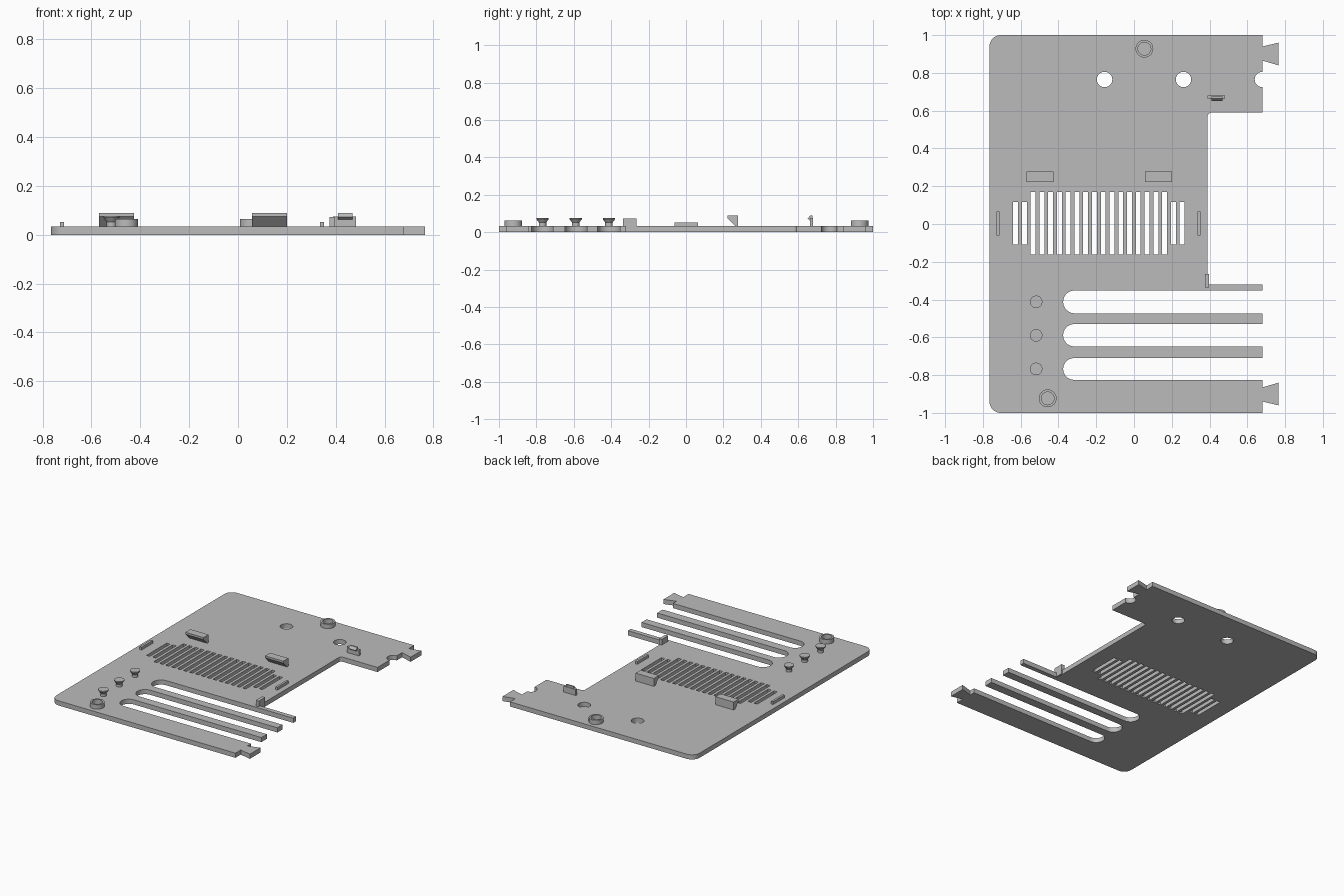
import bpy, bmesh
from math import radians, cos, sin, tau
from mathutils import Matrix

if "Cube" in bpy.data.objects:
    bpy.data.objects.remove(bpy.data.objects["Cube"])

T = 0.033          # plate thickness
RIGHT = 0.68       # right edge of the plate
BASE = T - 0.003   # parts are sunk slightly into the plate

grey = bpy.data.materials.new("plain_grey")
grey.use_nodes = True
grey.diffuse_color = (0.5, 0.5, 0.5, 1)
grey.node_tree.nodes["Principled BSDF"].inputs["Base Color"].default_value = (0.5, 0.5, 0.5, 1)


def finish(name, bm):
    """Clean a bmesh and add it to the scene as a named object."""
    bmesh.ops.remove_doubles(bm, verts=bm.verts, dist=1e-5)
    bmesh.ops.recalc_face_normals(bm, faces=bm.faces)
    mesh = bpy.data.meshes.new(name)
    bm.to_mesh(mesh)
    bm.free()
    mesh.materials.append(grey)
    obj = bpy.data.objects.new(name, mesh)
    bpy.context.collection.objects.link(obj)
    bpy.ops.object.select_all(action='DESELECT')
    obj.select_set(True)
    bpy.context.view_layer.objects.active = obj
    bpy.ops.object.shade_smooth_by_angle(angle=radians(30))
    return obj


def arc(cx, cy, r, start, end, n=12):
    angles = [radians(start + (end - start) * i / n) for i in range(n + 1)]
    return [(cx + r * cos(a), cy + r * sin(a)) for a in angles]


def rect(x0, x1, y0, y1):
    return [(x0, y0), (x1, y0), (x1, y1), (x0, y1)]


def box(name, x0, x1, y0, y1, top, bottom=BASE):
    bm = bmesh.new()
    bmesh.ops.create_cube(bm, size=1)
    bm.transform(Matrix.Translation(((x0 + x1) / 2, (y0 + y1) / 2, (top + bottom) / 2))
                 @ Matrix.Diagonal((x1 - x0, y1 - y0, top - bottom, 1)))
    return finish(name, bm)


def prism(name, profile, x0, x1):
    """Sweep a (y, z) profile along x."""
    bm = bmesh.new()
    face = bm.faces.new([bm.verts.new((x0, y, z)) for y, z in profile])
    moved = bmesh.ops.extrude_face_region(bm, geom=[face], use_keep_orig=True)["geom"]
    bmesh.ops.translate(bm, vec=(x1 - x0, 0, 0),
                        verts=[v for v in moved if isinstance(v, bmesh.types.BMVert)])
    return finish(name, bm)


def lathe(name, profile, x, y):
    """Revolve an (r, z) profile around a vertical axis."""
    bm = bmesh.new()
    verts = [bm.verts.new((r, 0, z)) for r, z in profile]
    edges = [bm.edges.new(pair) for pair in zip(verts, verts[1:])]
    bmesh.ops.spin(bm, geom=verts + edges, cent=(0, 0, 0), axis=(0, 0, 1),
                   angle=tau, steps=32, use_duplicate=False)
    bm.transform(Matrix.Translation((x, y, 0)))
    return finish(name, bm)


# Plate outline: rounded left corners, flared tabs, long open slots, cut-out, notch
tab = [(RIGHT, -1), (RIGHT, -0.94), (0.765, -0.96), (0.765, -0.84), (RIGHT, -0.865)]
outline = arc(-0.705, -0.94, 0.06, 180, 270) + tab
for low, high in ((-0.825, -0.71), (-0.648, -0.53), (-0.473, -0.352)):
    r = (high - low) / 2
    outline += [(RIGHT, low)] + arc(r - 0.375, low + r, r, 270, 90, 20) + [(RIGHT, high)]
outline += [(RIGHT, -0.32), (0.39, -0.32)] + arc(0.41, 0.57, 0.02, 180, 90, 6)
outline += [(RIGHT, 0.59)] + arc(RIGHT, 0.765, 0.041, 270, 90, 16)
outline += [(x, -y) for x, y in reversed(tab)]
outline += arc(-0.705, 0.94, 0.06, 90, 180)

# Round holes and vent grille
loops = [outline] + [arc(x, 0.765, 0.041, 0, 360, 32)[:-1] for x in (-0.156, 0.262)]
for i in range(20):
    x = -0.627 + i * 0.0464
    half = 0.166 if 2 <= i < 18 else 0.113
    loops.append(rect(x - 0.013, x + 0.013, 0.004 - half, 0.004 + half))

# Filled curve turned into the plate mesh
curve = bpy.data.curves.new("plate_outline", 'CURVE')
curve.dimensions = '2D'
curve.fill_mode = 'BOTH'
curve.extrude = T / 2
for loop in loops:
    spline = curve.splines.new('POLY')
    spline.points.add(len(loop) - 1)
    for point, (x, y) in zip(spline.points, loop):
        point.co = (x, y, 0, 1)
    spline.use_cyclic_u = True
helper = bpy.data.objects.new("plate_outline", curve)
bpy.context.collection.objects.link(helper)
bpy.context.view_layer.update()
flat = bpy.data.meshes.new_from_object(
    helper.evaluated_get(bpy.context.evaluated_depsgraph_get()))
bm = bmesh.new()
bm.from_mesh(flat)
bm.transform(Matrix.Translation((0, 0, T / 2)))
bpy.data.objects.remove(helper)
bpy.data.curves.remove(curve)
bpy.data.meshes.remove(flat)
finish("plate", bm)

# Ring bosses
ring = [(0.034, BASE), (0.034, 0.064), (0.047, 0.064), (0.047, BASE), (0.034, BASE)]
lathe("back_boss", ring, 0.055, 0.928)
lathe("front_boss", ring, -0.457, -0.923)

# Mushroom pins
pin = [(0, BASE), (0.02, BASE), (0.02, 0.052), (0.033, 0.07), (0.033, 0.077), (0, 0.077)]
for i in range(3):
    lathe(f"pin_{i + 1}", pin, -0.518, -0.412 - i * 0.1775)

# Undercut clips behind the grille
clip = [(0.278, BASE), (0.278, 0.089), (0.222, 0.089), (0.222, 0.075), (0.266, BASE)]
prism("right_clip", clip, -0.568, -0.425)
prism("left_clip", clip, 0.057, 0.2)

# Thin ribs beside the grille
for name, x in (("right_rib", -0.72), ("left_rib", 0.344)):
    box(name, x - 0.008, x + 0.008, -0.062, 0.065, 0.053)

# Snap hook near the back and stop block at the cut-out corner
box("hook_post", 0.388, 0.482, 0.664, 0.68, 0.075)
hook = [(0.664, 0.062), (0.65, 0.072), (0.664, 0.089), (0.676, 0.089), (0.676, 0.062)]
prism("hook_tip", hook, 0.41, 0.468)
box("corner_stop", 0.375, 0.398, -0.336, -0.265, 0.073, 0.002)
